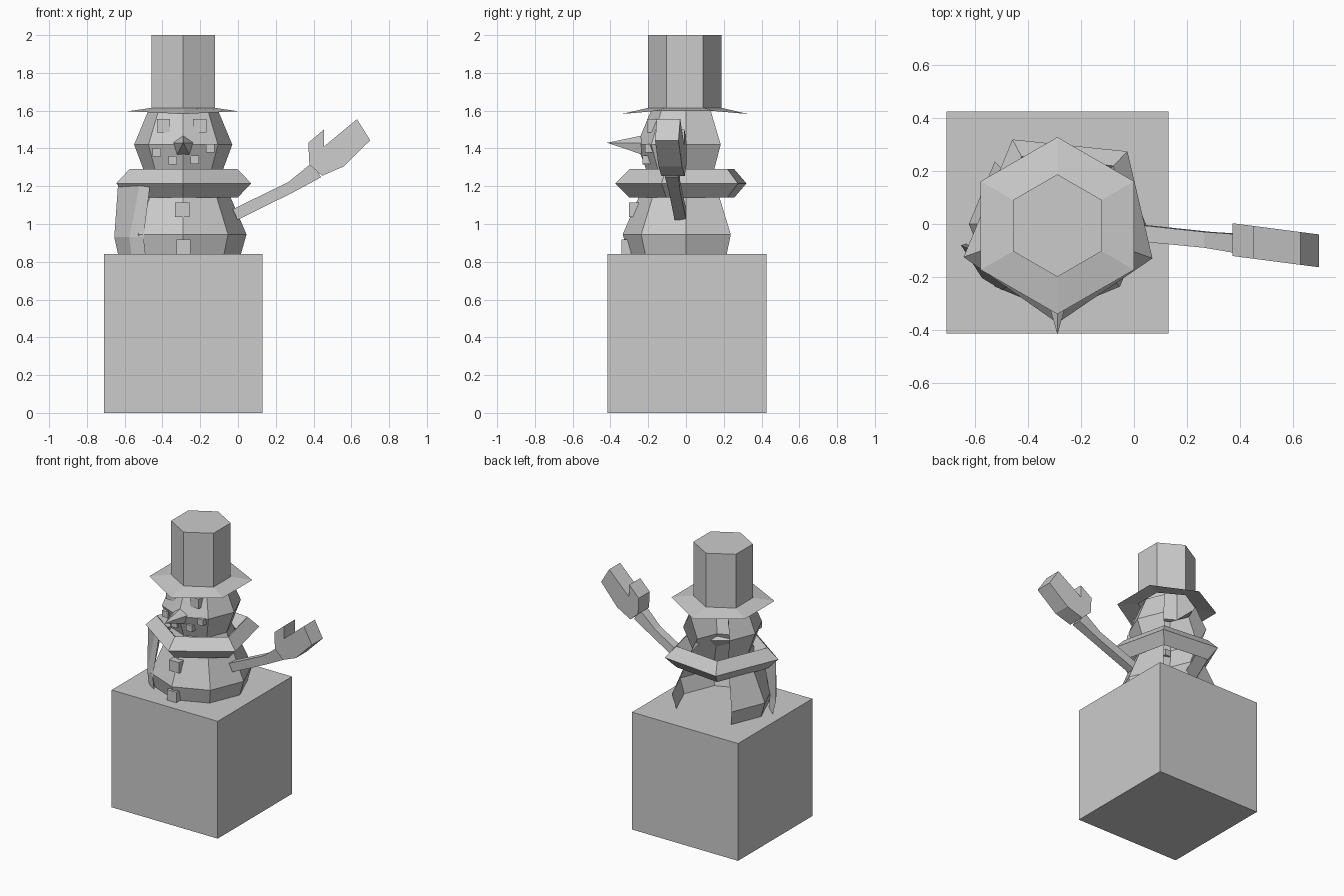
import bpy, bmesh, math
from mathutils import Vector

if "Cube" in bpy.data.objects:
    bpy.data.objects.remove(bpy.data.objects["Cube"])

CX, CY = -0.29, 0.0   # axis of the figure


def finish(name, bm):
    me = bpy.data.meshes.new(name)
    bmesh.ops.recalc_face_normals(bm, faces=bm.faces[:])
    bm.to_mesh(me)
    bm.free()
    ob = bpy.data.objects.new(name, me)
    bpy.context.collection.objects.link(ob)
    return ob


def loft(name, rings, wrap=True, caps=(False, False), loop=False):
    """Join rings of points with quads; wrap closes each ring, loop joins last to first."""
    bm = bmesh.new()
    vs = [[bm.verts.new(p) for p in r] for r in rings]
    n = len(rings[0])
    pairs = list(zip(vs, vs[1:])) + ([(vs[-1], vs[0])] if loop else [])
    for a, b in pairs:
        for i in range(n if wrap else n - 1):
            j = (i + 1) % n
            bm.faces.new((a[i], a[j], b[j], b[i]))
    for cap, ring in zip(caps, (vs[0], vs[-1])):
        if cap:
            bm.faces.new(ring)
    return finish(name, bm)


def ring(r, z, angles, cy=CY):
    return [(CX + r * math.cos(math.radians(a)), cy + r * math.sin(math.radians(a)), z)
            for a in angles]


def block(name, center, size, turn=0):
    bpy.ops.mesh.primitive_cube_add(size=1, location=center, rotation=(0, 0, turn))
    ob = bpy.context.object
    ob.name = name
    ob.scale = size
    return ob


# Square base
block("base_box", (CX, 0.005, 0.42), (0.84, 0.84, 0.84))

# Eight-sided body and head, open at the back
profile = [(0.305, 0.84), (0.335, 0.945), (0.20, 1.26), (0.26, 1.42), (0.185, 1.60)]
seven = [135 + 45 * i for i in range(7)]
loft("body_and_head", [ring(r, z, seven) for r, z in profile], wrap=False)

# Six-sided hat: crown and drooping brim
six = [30 + 60 * i for i in range(6)]
loft("hat_crown", [ring(0.194, z, six, -0.006) for z in (1.615, 2.0)], caps=(False, True))
outer = [(x, y, 1.582 if abs(y) > 0.3 else 1.597) for x, y, z in ring(0.335, 0, six, -0.006)]
loft("hat_brim", [ring(0.194, 1.615, six, -0.006), outer])

# Five-sided scarf with diamond section
corners = [(0, -0.375), (0.36, -0.13), (0.265, 0.275), (-0.17, 0.32), (-0.355, -0.125)]
section = [(1.0, 1.215), (0.8, 1.29), (0.6, 1.215), (0.8, 1.14)]
loft("scarf", [[(CX + x * s, CY + y * s, z) for s, z in section] for x, y in corners], loop=True)

# Scarf tail hanging over the side
tail = [
    (1.21, [(-0.635, -0.11), (-0.52, -0.20), (-0.465, -0.23), (-0.50, -0.15)]),
    (0.93, [(-0.655, -0.08), (-0.575, -0.205), (-0.50, -0.25), (-0.56, -0.15)]),
    (0.84, [(-0.635, -0.075), (-0.565, -0.20), (-0.49, -0.25), (-0.56, -0.14)]),
]
loft("scarf_tail", [[(x, y, z) for x, y in pts] for z, pts in tail], caps=(True, True))

# Nose
base = [(CX + 0.055 * math.cos(math.radians(90 + 72 * i)), -0.235,
         1.413 + 0.055 * math.sin(math.radians(90 + 72 * i))) for i in range(5)]
bm = bmesh.new()
bv = [bm.verts.new(p) for p in base]
tip = bm.verts.new((CX, -0.418, 1.43))
for i in range(5):
    bm.faces.new((bv[i], bv[(i + 1) % 5], tip))
bm.faces.new(bv)
finish("nose", bm)


# Square eyes, mouth pieces and buttons set on the surface
def radius_at(z):
    for (r0, z0), (r1, z1) in zip(profile, profile[1:]):
        if z0 <= z <= z1:
            return r0 + (r1 - r0) * (z - z0) / (z1 - z0)


studs = [("eye", -0.105, 1.52, 0.07), ("eye", 0.088, 1.52, 0.07),
         ("mouth", -0.14, 1.38, 0.045), ("mouth", -0.055, 1.337, 0.045),
         ("mouth", 0.062, 1.34, 0.045), ("mouth", 0.143, 1.40, 0.045),
         ("button", -0.005, 1.075, 0.078), ("button", 0.002, 0.88, 0.075)]
for name, dx, z, s in studs:
    y = -(radius_at(z) - 0.414 * abs(dx))
    block(name, (CX + dx, y, z), (s, 0.05, s))

# Raised arm, a square tube swept along a path
path = [((-0.015, -0.03, 1.05), 0.031), ((0.28, -0.06, 1.195), 0.03), ((0.415, -0.075, 1.285), 0.045)]
rings = []
for i, (p, h) in enumerate(path):
    p = Vector(p)
    d = Vector(path[min(i + 1, 2)][0]) - Vector(path[max(i - 1, 0)][0])
    up = Vector((-d.z, 0, d.x)).normalized() * h
    side = Vector((0, min(h, 0.036), 0))
    rings.append([p + up + side, p + up - side, p - up - side, p - up + side])
loft("arm", rings, caps=(True, True))

# Mitten with thumb
outline = [(0.445, 1.255), (0.56, 1.305), (0.70, 1.443), (0.63, 1.555), (0.455, 1.41),
           (0.455, 1.50), (0.372, 1.43), (0.378, 1.315)]
loft("mitten", [[(x, -0.06 - (x - 0.38) * 0.13 + s, z) for x, z in outline]
                for s in (-0.062, 0.062)], caps=(True, True))
